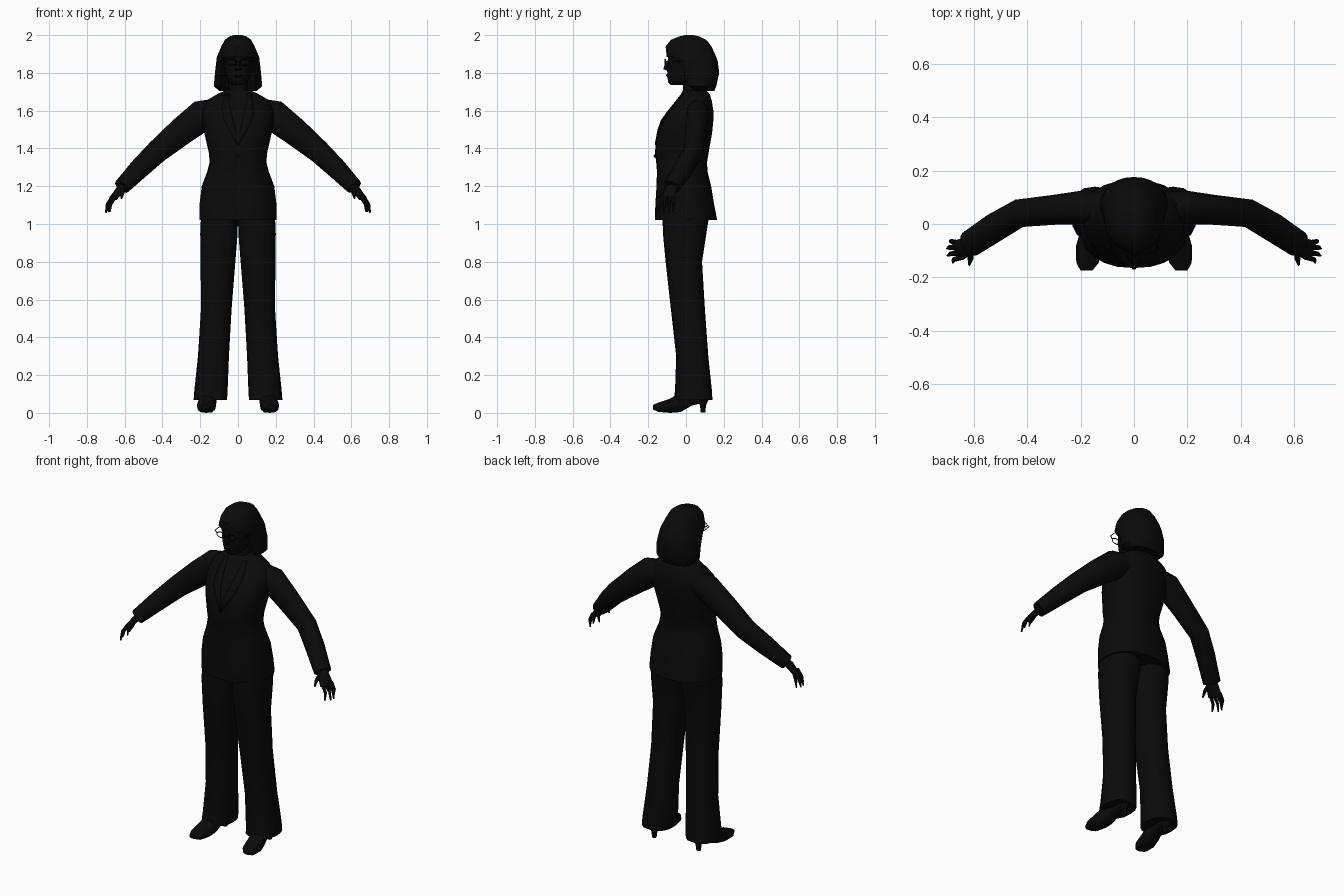
import bpy, bmesh, math
from mathutils import Vector as V

black = bpy.data.materials.new("near black")
black.diffuse_color = (0.003, 0.003, 0.003, 1)


def finish(name, bm, mirror=False, angle=40):
    bmesh.ops.recalc_face_normals(bm, faces=bm.faces)
    me = bpy.data.meshes.new(name)
    bm.to_mesh(me)
    bm.free()
    ob = bpy.data.objects.new(name, me)
    bpy.context.collection.objects.link(ob)
    me.materials.append(black)
    if mirror:
        ob.modifiers.new("Mirror", 'MIRROR')
    bpy.ops.object.select_all(action='DESELECT')
    ob.select_set(True)
    bpy.context.view_layer.objects.active = ob
    bpy.ops.object.shade_smooth_by_angle(angle=math.radians(angle))
    return ob


def skin(bm, rings):
    # bridge successive point rings and close both ends
    rs = [[bm.verts.new(p) for p in r] for r in rings]
    n = len(rs[0])
    for a, b in zip(rs, rs[1:]):
        for i in range(n):
            bm.faces.new((a[i], a[(i + 1) % n], b[(i + 1) % n], b[i]))
    bm.faces.new(rs[0])
    bm.faces.new(rs[-1])


def ring(c, a, b, n=16, p=2.0):
    # superellipse around c spanned by half-axes a and b
    pts = []
    for i in range(n):
        t = 2 * math.pi * i / n
        co, si = math.cos(t), math.sin(t)
        pts.append(V(c) + V(a) * math.copysign(abs(co) ** (2 / p), co)
                   + V(b) * math.copysign(abs(si) ** (2 / p), si))
    return pts


def level(z, x0, x1, y0, y1, n=16, p=2.2):
    return ring(((x0 + x1) / 2, (y0 + y1) / 2, z),
                ((x1 - x0) / 2, 0, 0), (0, (y1 - y0) / 2, 0), n, p)


def tube(bm, path, n=8):
    # path entries: point, half depth (horizontal), half thickness
    pts = [V(q[0]) for q in path]
    rings = []
    for i, (_, d, t) in enumerate(path):
        tan = (pts[min(i + 1, len(pts) - 1)] - pts[max(i - 1, 0)]).normalized()
        side = tan.cross(V((0, 0, 1))).normalized()
        rings.append(ring(pts[i], side * d, side.cross(tan) * t, n))
    skin(bm, rings)


# jacket body: z, half width, front y, back y
torso = [(1.02, .205, -.165, .165), (1.11, .203, -.162, .148),
         (1.20, .192, -.156, .133), (1.28, .162, -.154, .113),
         (1.33, .15, -.158, .112), (1.38, .155, -.165, .12),
         (1.48, .178, -.152, .138), (1.55, .19, -.127, .145),
         (1.60, .19, -.092, .145), (1.655, .165, -.048, .136),
         (1.69, .105, -.025, .125), (1.71, .06, -.015, .105)]
bm = bmesh.new()
skin(bm, [level(z, -w, w, f, b, 24, 2.3) for z, w, f, b in torso])
finish("jacket_body", bm)


def chest_y(x, z):
    for a, b in zip(torso, torso[1:]):
        if a[0] <= z <= b[0]:
            k = (z - a[0]) / (b[0] - a[0])
            w, f, r = [a[i] + (b[i] - a[i]) * k for i in (1, 2, 3)]
            s = max(0, 1 - abs(x / w) ** 2.3) ** (1 / 2.3)
            return (f + r) / 2 - (r - f) / 2 * s


# lapels: strips that follow the chest down to the closing button
bm = bmesh.new()
prev = None
for z, xi, xo in [(1.42, .0, .004), (1.50, .012, .05), (1.55, .025, .075),
                  (1.60, .037, .085), (1.65, .046, .08), (1.69, .05, .07)]:
    row = [bm.verts.new((x, chest_y(x, z) - .006, z))
           for x in (xi, (xi + xo) / 2, xo)]
    if prev:
        for i in range(2):
            bm.faces.new((prev[i], prev[i + 1], row[i + 1], row[i]))
    prev = row
lap = finish("lapels", bm, True)
lap.modifiers.new("Thickness", 'SOLIDIFY').thickness = .006

# jacket button
bm = bmesh.new()
bmesh.ops.create_uvsphere(bm, u_segments=8, v_segments=5, radius=.009)
bmesh.ops.translate(bm, verts=bm.verts, vec=(0, -.163, 1.36))
finish("button", bm)

# sleeves
bm = bmesh.new()
tube(bm, [((.11, .06, 1.595), .06, .07), ((.19, .0625, 1.575), .063, .083),
          ((.30, .053, 1.49), .056, .074), ((.43, .04, 1.382), .053, .062),
          ((.52, -.012, 1.295), .054, .055), ((.615, -.075, 1.197), .05, .042)], 12)
finish("sleeves", bm, True)

# hands: palm, four fingers and a thumb
bm = bmesh.new()
tube(bm, [((.60, -.066, 1.212), .028, .022), ((.63, -.085, 1.175), .036, .018),
          ((.66, -.1, 1.135), .04, .014)])
for base, mid, tip in [((.668, -.07), (.685, -.065), (.685, -.07)),
                       ((.664, -.088), (.692, -.088), (.7, -.092)),
                       ((.659, -.108), (.688, -.112), (.698, -.118)),
                       ((.65, -.125), (.675, -.134), (.678, -.145))]:
    tube(bm, [((*base, 1.145), .011, .011), ((*mid, 1.105), .009, .009),
              ((*tip, 1.06 + .2 * abs(tip[0] - .7)), .004, .004)], 6)
tube(bm, [((.613, -.095, 1.19), .013, .013), ((.612, -.13, 1.163), .011, .011),
          ((.617, -.153, 1.135), .005, .005)], 6)
finish("hands", bm, True)

# flared trouser legs: z, inner x, outer x, front y, back y
bm = bmesh.new()
skin(bm, [level(*r, p=2.5) for r in [
    (1.06, 0, .195, -.125, .125), (.95, .002, .2, -.122, .108),
    (.80, .014, .198, -.108, .085), (.55, .034, .196, -.08, .1),
    (.30, .048, .212, -.052, .118), (.12, .055, .231, -.058, .137),
    (.068, .058, .235, -.065, .14)]])
finish("trouser_legs", bm, True)

# shoes with heels: y, centre x, half width, low z, high z
bm = bmesh.new()
skin(bm, [ring((x, y, (lo + hi) / 2), (w, 0, 0), (0, 0, (hi - lo) / 2), 12, 2.6)
          for y, x, w, lo, hi in [
    (-.175, .178, .022, .018, .042), (-.145, .174, .042, .005, .055),
    (-.085, .168, .05, 0, .075), (-.03, .158, .044, .004, .11),
    (.03, .15, .037, .038, .125), (.1, .147, .033, .055, .125)]])
skin(bm, [level(z, .147 - w, .147 + w, .09 - d, .09 + d, 8)
          for z, w, d in [(.075, .03, .032), (.04, .017, .016), (.003, .012, .012)]])
finish("shoes", bm, True)

# neck and collar
bm = bmesh.new()
skin(bm, [level(z, -w, w, f, b, 12) for z, w, f, b in [
    (1.66, .06, -.02, .1), (1.71, .05, -.015, .09), (1.80, .048, -.02, .09)]])
finish("neck", bm)

# face: z, half width, front y, back y
bm = bmesh.new()
skin(bm, [level(z, -w, w, f, b) for z, w, f, b in [
    (1.735, .03, -.08, 0), (1.75, .048, -.095, .04), (1.78, .063, -.098, .07),
    (1.82, .073, -.1, .09), (1.86, .078, -.095, .1), (1.93, .07, -.092, .09)]])
finish("face", bm)

# nose and lips
bm = bmesh.new()
skin(bm, [level(z, -w, w, f, -.08, 6) for z, w, f in [
    (1.812, .013, -.102), (1.82, .017, -.123), (1.835, .012, -.118), (1.87, .006, -.096)]])
skin(bm, [level(z, -w, w, f, -.08, 8) for z, w, f in [
    (1.776, .014, -.098), (1.785, .023, -.107), (1.797, .014, -.1)]])
finish("nose_and_lips", bm)

# hair: upper cap plus side locks that leave the face open
bm = bmesh.new()
rings = []
for z, w, f, b, notch in [
        (1.705, .10, .03, .15, .09), (1.73, .128, -.01, .16, .07),
        (1.80, .122, -.04, .176, .04), (1.86, .115, -.075, .168, 0),
        (1.885, .112, -.102, .16, None), (1.94, .088, -.108, .135, None),
        (1.975, .07, -.08, .108, None), (1.993, .045, -.035, .07, None),
        (2.0, .02, -.005, .04, None)]:
    r = level(z, -w, w, f, b, 24, 2.2)
    for q in r:
        if notch is not None and abs(q.x) < w * .72 and q.y < (f + b) / 2:
            q.y = notch
    rings.append(r)
skin(bm, rings)
finish("hair", bm)

# spectacles: two lens rims with side arms
bm = bmesh.new()
for i in range(12):
    a, b = [2 * math.pi * k / 12 for k in (i, i + 1)]
    tube(bm, [((.036 + .027 * math.cos(t), -.11, 1.856 + .017 * math.sin(t)), .003, .003)
              for t in (a, b + .001)], 4)
tube(bm, [((.063, -.108, 1.86), .003, .003), ((.09, -.09, 1.862), .003, .003),
          ((.1, .01, 1.862), .003, .003)], 4)
tube(bm, [((0, -.112, 1.86), .003, .003), ((.01, -.11, 1.86), .003, .003)], 4)
finish("spectacles", bm, True)
